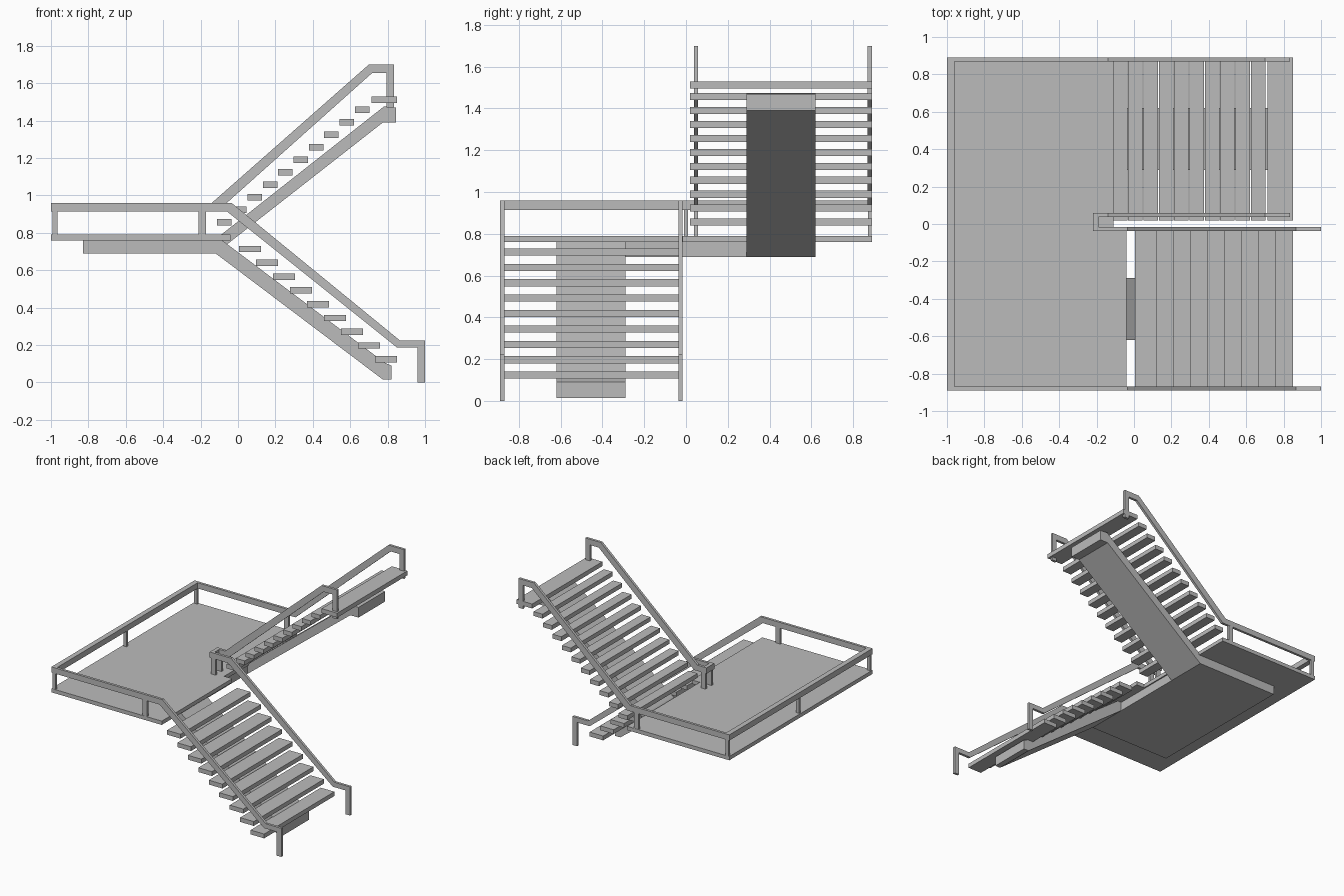
import bpy

cube = bpy.data.objects.get("Cube")
if cube:
    bpy.data.objects.remove(cube, do_unlink=True)

grey = bpy.data.materials.new("plain grey")
grey.use_nodes = True
colour = (0.5, 0.5, 0.5, 1)
grey.diffuse_color = colour
grey.node_tree.nodes["Principled BSDF"].inputs["Base Color"].default_value = colour


def extrude(name, points, depth, place):
    """Extrude a closed profile between two depths; place maps (u, v, d) to xyz."""
    n = len(points)
    verts = [place(u, v, d) for d in depth for u, v in points]
    faces = [list(range(n))[::-1], list(range(n, 2 * n))]
    faces += [[i, (i + 1) % n, n + (i + 1) % n, n + i] for i in range(n)]
    mesh = bpy.data.meshes.new(name)
    mesh.from_pydata(verts, [], faces)
    mesh.materials.append(grey)
    obj = bpy.data.objects.new(name, mesh)
    bpy.context.collection.objects.link(obj)
    # Make all normals point outward
    import bmesh
    bm = bmesh.new()
    bm.from_mesh(mesh)
    bmesh.ops.recalc_face_normals(bm, faces=bm.faces)
    bm.to_mesh(mesh)
    bm.free()
    return obj


def side_profile(name, points, y0, y1):
    return extrude(name, points, (y0, y1), lambda u, v, d: (u, d, v))


def plan_profile(name, points, z0, z1):
    return extrude(name, points, (z0, z1), lambda u, v, d: (u, v, d))


def box(name, x0, x1, y0, y1, z0, z1):
    return side_profile(name, [(x0, z0), (x1, z0), (x1, z1), (x0, z1)], y0, y1)


EDGE = 0.89           # half width of the stair
DECK = 0.79           # top of the landing
RAIL_LOW, RAIL_TOP = 0.915, 0.96

# Landing with a notch where the upper flight starts, and the beam below it
plan_profile("landing", [(-1, -EDGE), (-0.04, -EDGE), (-0.04, -0.015),
                         (-0.11, -0.015), (-0.11, EDGE), (-1, EDGE)], 0.76, DECK)
box("landing_beam", -0.83, -0.12, -0.62, 0.62, 0.69, 0.76)

# Central sloping stringers
side_profile("lower_stringer", [(-0.12, 0.69), (0.775, 0.015), (0.82, 0.015),
                                (0.82, 0.09), (0.785, 0.105), (-0.085, 0.76),
                                (-0.12, 0.76)], -0.62, -0.29)
side_profile("upper_stringer", [(-0.12, 0.69), (0.775, 1.39), (0.845, 1.39),
                                (0.845, 1.47), (0.78, 1.475), (-0.09, 0.79),
                                (-0.12, 0.76)], 0.29, 0.62)

# Treads
for i in range(9):
    x, z = 0.005 + 0.091 * i, 0.73 - 0.0737 * i
    box(f"lower_tread_{i + 1}", x, x + 0.118, -EDGE, -0.018, z - 0.034, z)
for i in range(10):
    x, z = -0.113 + 0.082 * i, 0.873 + 0.0668 * i
    box(f"upper_tread_{i + 1}", x, x + 0.077, 0.018, EDGE, z - 0.034, z)
box("top_tread", 0.715, 0.85, 0.018, EDGE, 1.495, 1.53)


# Handrails: level start, sloping run, short level end and end post
def lower_rail(name, start, y0, y1):
    side_profile(name, [(start, RAIL_LOW), (-0.06, RAIL_LOW), (0.85, 0.187),
                        (0.96, 0.187), (0.96, 0), (1, 0), (1, 0.225),
                        (0.865, 0.225), (-0.035, RAIL_TOP), (start, RAIL_TOP)], y0, y1)


def upper_rail(name, start, y0, y1):
    side_profile(name, [(start, RAIL_LOW), (-0.11, RAIL_LOW), (0.718, 1.655),
                        (0.795, 1.655), (0.795, 1.47), (0.835, 1.47),
                        (0.835, 1.7), (0.7, 1.7), (-0.14, RAIL_TOP),
                        (start, RAIL_TOP)], y0, y1)


lower_rail("front_outer_rail", -1, -EDGE, -0.87)
lower_rail("lower_inner_rail", -0.19, -0.037, -0.017)
upper_rail("back_outer_rail", -1, 0.87, EDGE)
upper_rail("upper_inner_rail", -0.19, 0.038, 0.058)
box("landing_side_rail", -1, -0.96, -0.87, 0.87, RAIL_LOW, RAIL_TOP)
box("inner_rail_link", -0.22, -0.19, -0.037, 0.058, RAIL_LOW, RAIL_TOP)

# Posts holding the landing rails
posts = {"corner_post": (-0.978, (-0.88, 0.88)), "side_post": (-0.978, (0,)),
         "outer_post": (-0.19, (-0.88, 0.88)), "inner_post": (-0.19, (-0.027, 0.048))}
for name, (x, spots) in posts.items():
    half = 0.013 if x < -0.5 else 0.02
    for y in spots:
        box(name, x - half, x + half, y - 0.009, y + 0.009, DECK, RAIL_LOW)
